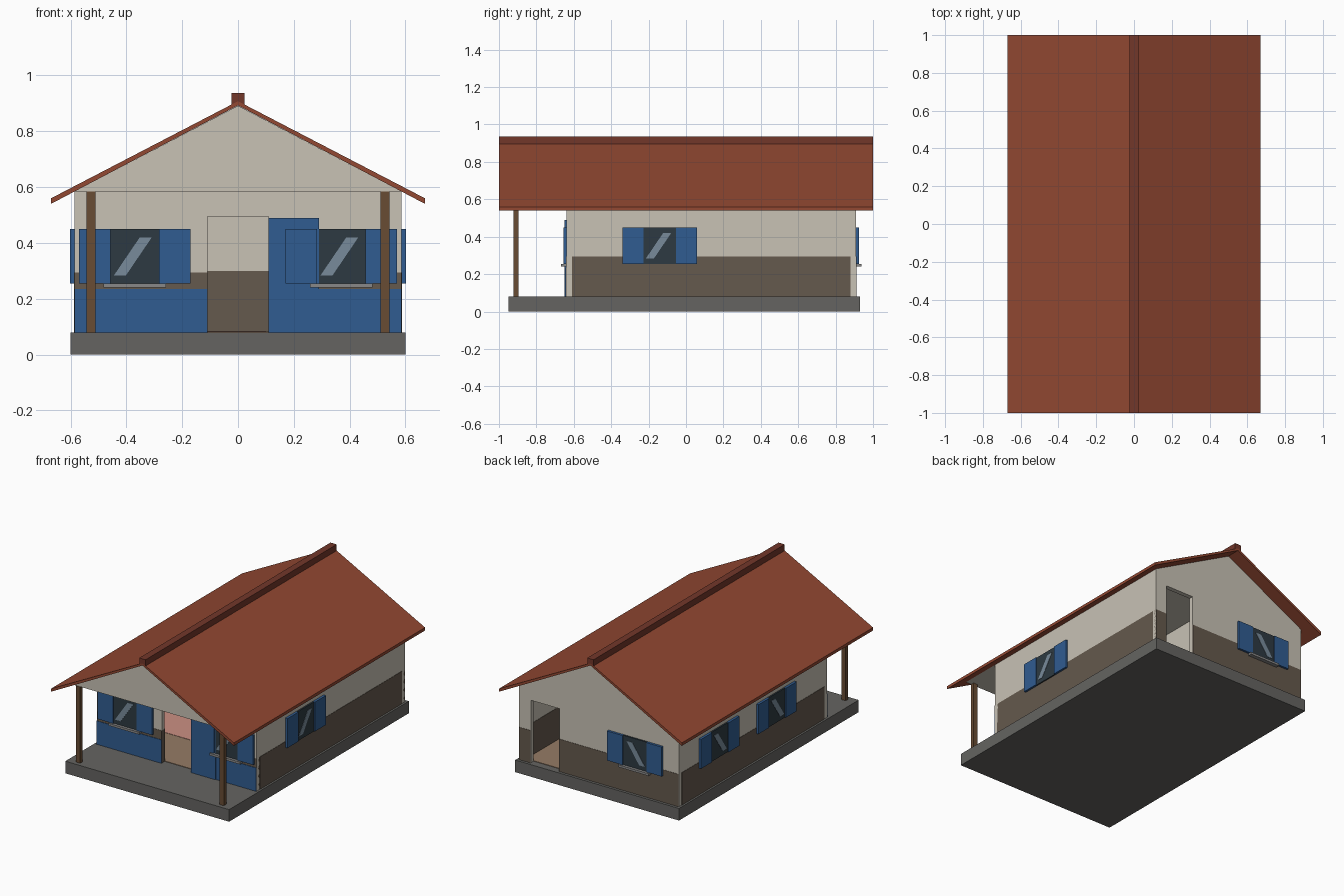
import bpy

if "Cube" in bpy.data.objects:
    bpy.data.objects.remove(bpy.data.objects["Cube"])

MATS = {}
COLORS = {
    "cream": (.58, .54, .46), "brown": (.13, .10, .074), "blue": (.03, .107, .283),
    "roof": (.29, .065, .032), "ridge": (.17, .038, .023), "wood": (.14, .072, .034),
    "glass": (.027, .042, .054), "glint": (.19, .26, .33), "stone": (.13, .127, .12),
    "sill": (.25, .25, .25), "tan": (.30, .20, .13), "pink": (.60, .28, .23),
}


def mat(key):
    if key not in MATS:
        MATS[key] = bpy.data.materials.new(key)
        MATS[key].diffuse_color = (*COLORS[key], 1)
    return MATS[key]


def prism(name, ring_a, ring_b, color):
    """Closed solid between two matching rings of points."""
    n = len(ring_a)
    faces = [tuple(range(n)), tuple(range(2 * n - 1, n - 1, -1))]
    faces += [(i, n + i, n + (i + 1) % n, (i + 1) % n) for i in range(n)]
    me = bpy.data.meshes.new(name)
    me.from_pydata(list(ring_a) + list(ring_b), [], faces)
    import bmesh
    bm = bmesh.new()
    bm.from_mesh(me)
    bmesh.ops.recalc_face_normals(bm, faces=bm.faces)
    bm.to_mesh(me)
    bm.free()
    me.materials.append(mat(color))
    ob = bpy.data.objects.new(name, me)
    bpy.context.collection.objects.link(ob)
    return ob


def along_y(name, profile, y0, y1, color):
    return prism(name, [(x, y0, z) for x, z in profile], [(x, y1, z) for x, z in profile], color)


def box(name, x0, x1, y0, y1, z0, z1, color):
    return along_y(name, [(x0, z0), (x1, z0), (x1, z1), (x0, z1)], y0, y1, color)


W, Y0, Y1 = .585, -.64, .91      # outer wall faces
F, E, T = .08, .585, .03         # floor, eaves, wall thickness
B = .295                         # top of the painted base band
e = .002

# Base slab and inside floors
box("base_slab", -.6, .6, -.95, .93, 0, F, "stone")
box("floor", -W + T, W - T, Y0 + T, Y1 - T, F, F + .003, "tan")
box("back_floor_patch", -W + T, .1, -.28, .29, F, F + .005, "pink")

# Side walls with brown band
for s, side in ((-1, "left"), (1, "right")):
    xs = sorted((s * W, s * (W - T)))
    box(side + "_wall", *xs, Y0 + T, Y1 - T, F, E, "cream")
    box(side + "_band", xs[0] - e, xs[1] + e, Y0 + T, Y1 - T, F, B, "brown")

# Front and back walls, each with a door opening
for name, y, a, b in (("front", Y0, -.11, .11), ("back", Y1 - T, .29, .50)):
    for part, x0, x1 in (("left", -W, a), ("right", b, W)):
        box(f"{name}_wall_{part}", x0, x1, y, y + T, F, E, "cream")
        box(f"{name}_band_{part}", x0 + e, x1, y - e, y + T + e, F, B, "brown")
    box(name + "_lintel", a, b, y, y + T, .495, E, "cream")

# Inside partitions
box("cross_partition", -W + T, W - T, .30, .32, F, E, "cream")
box("cross_partition_band", -W + T, W - T, .297, .323, F, .30, "brown")
box("rear_partition", -.01, .01, .32, Y1 - T, F, E, "cream")

# Blue front panels and open door leaf
box("front_panel_left", -W, -.11, Y0 - .005, Y0, F, .235, "blue")
box("front_panel_right", .11, W, Y0 - .005, Y0, F, .235, "blue")
box("door_leaf", .11, .29, Y0 - .010, Y0, F, .49, "blue")

# Gable block, spanning house and porch
along_y("gable", [(-W, E), (W, E), (0, .892)], -.92, Y1, "cream")

# Roof slopes and ridge cap
for s, side in ((-1, "left"), (1, "right")):
    along_y(side + "_roof", [(0, .893), (s * .67, .54), (s * .67, .56), (0, .908)], -1, 1, "roof")
    box(side + "_porch_post", s * .526 - .016, s * .526 + .016, -.923, -.896, F, E, "wood")
box("ridge_cap", -.023, .023, -1, 1, .895, .937, "ridge")


def window(name, wall, sign, axis, c, sill):
    """Flat shuttered window; c is its centre along the wall."""
    def put(part, pts, d0, d1, color):
        rings = []
        for d in (d0, d1):
            q = wall + sign * d
            rings.append([(c + u, q, z) if axis == "x" else (q, c + u, z) for u, z in pts])
        prism(f"{name}_{part}", *rings, color)

    def rect(u0, u1, z0, z1):
        return [(u0, z0), (u1, z0), (u1, z1), (u0, z1)]
    put("glass", rect(-.0875, .0875, .255, .45), 0, .010, "glass")
    put("glint", [(-.075, .283), (-.032, .283), (.061, .42), (.018, .42)], .009, .012, "glint")
    h = .2 
    put("shutter_a", rect(-h, -.0875, .255, .45), 0, .016, "blue")
    put("shutter_b", rect(.0875, h, .255, .45), 0, .016, "blue")
    if sill:
        put("sill", rect(-.112, .112, .24, .255), 0, .028, "sill")


# Windows
window("front_window_left", Y0, -1, "x", -.37, True)
window("front_window_right", Y0, -1, "x", .37, True)
window("back_window", Y1, 1, "x", -.27, True)
window("right_window", W, 1, "y", -.14, False)
window("left_window_rear", -W, -1, "y", .50, False)
window("left_window_front", -W, -1, "y", -.10, False)

for m in bpy.data.materials:
    if m.users and not m.is_grease_pencil:
        m.use_nodes = True
        m.node_tree.nodes["Principled BSDF"].inputs["Base Color"].default_value = m.diffuse_color
